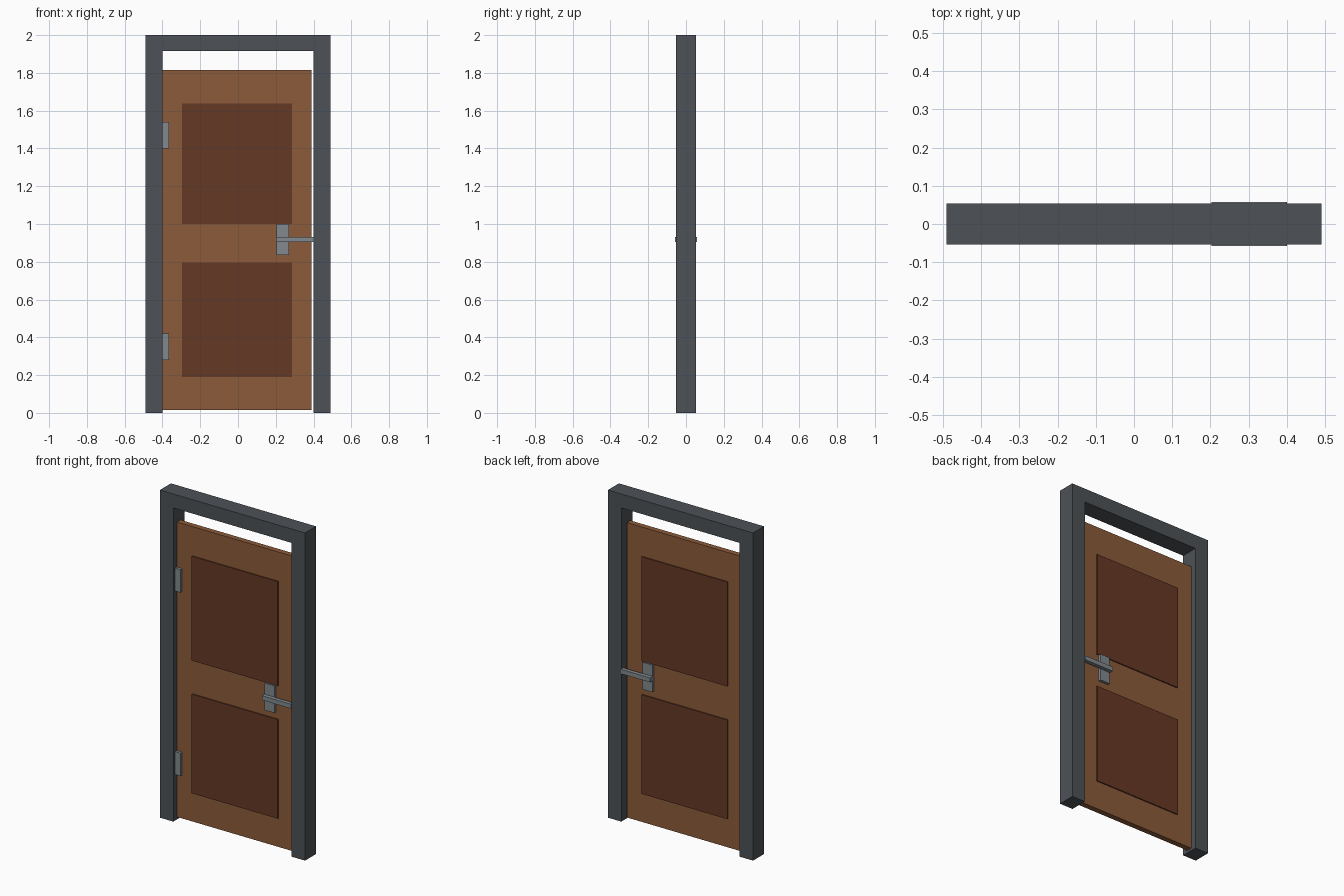
import bpy, bmesh

if "Cube" in bpy.data.objects:
    bpy.data.objects.remove(bpy.data.objects["Cube"])


def material(name, rgb):
    m = bpy.data.materials.new(name)
    m.diffuse_color = (*rgb, 1)
    m.use_nodes = True
    m.node_tree.nodes["Principled BSDF"].inputs["Base Color"].default_value = m.diffuse_color
    return m


frame_mat = material("dark_grey", (0.075, 0.085, 0.095))
door_mat = material("door_wood", (0.26, 0.105, 0.042))
panel_mat = material("panel_wood", (0.13, 0.04, 0.018))
metal_mat = material("metal", (0.22, 0.25, 0.27))


def add_object(name, bm, mat):
    me = bpy.data.meshes.new(name)
    bmesh.ops.recalc_face_normals(bm, faces=bm.faces)
    bm.to_mesh(me)
    bm.free()
    me.materials.append(mat)
    ob = bpy.data.objects.new(name, me)
    bpy.context.collection.objects.link(ob)
    return ob


def slab(name, outline, y0, y1, mat):
    """Extrude an x-z outline from y0 to y1."""
    bm = bmesh.new()
    face = bm.faces.new([bm.verts.new((x, y0, z)) for x, z in outline])
    new = bmesh.ops.extrude_face_region(bm, geom=[face])["geom"]
    verts = [g for g in new if isinstance(g, bmesh.types.BMVert)]
    bmesh.ops.translate(bm, verts=verts, vec=(0, y1 - y0, 0))
    # keep the starting cap so the slab is closed
    if not face.is_valid:
        bmesh.ops.holes_fill(bm, edges=bm.edges)
    return add_object(name, bm, mat)


def box(name, x0, x1, y0, y1, z0, z1, mat):
    return slab(name, [(x0, z0), (x1, z0), (x1, z1), (x0, z1)], y0, y1, mat)


DOOR_Y = 0.017   # half thickness of the leaf
PLATE_Y = 0.034  # reach of hinges and handle plates

# Door frame: one upside-down U
slab("door_frame",
     [(-0.49, 0), (-0.40, 0), (-0.40, 1.915), (0.40, 1.915),
      (0.40, 0), (0.49, 0), (0.49, 2), (-0.49, 2)],
     -0.053, 0.053, frame_mat)

# Door leaf
box("door_leaf", -0.40, 0.388, -DOOR_Y, DOOR_Y, 0.015, 1.815, door_mat)

# Raised panels, standing proud on both faces
for name, z0, z1 in (("lower_panel", 0.19, 0.795), ("upper_panel", 1.0, 1.637)):
    box(name, -0.296, 0.285, -DOOR_Y - 0.007, DOOR_Y + 0.007, z0, z1, panel_mat)

# Hinges on the front
for name, z in (("lower_hinge", 0.35), ("upper_hinge", 1.47)):
    box(name, -0.40, -0.365, -PLATE_Y, -DOOR_Y, z - 0.07, z + 0.07, metal_mat)

# Handle plate and lever on each face
for side, s in (("front", -1), ("back", 1)):
    box(side + "_handle_plate", 0.204, 0.27, s * DOOR_Y, s * PLATE_Y,
        0.835, 1.0, metal_mat)
    box(side + "_handle_lever", 0.202, 0.40, s * PLATE_Y, s * 0.058,
        0.905, 0.932, metal_mat)
